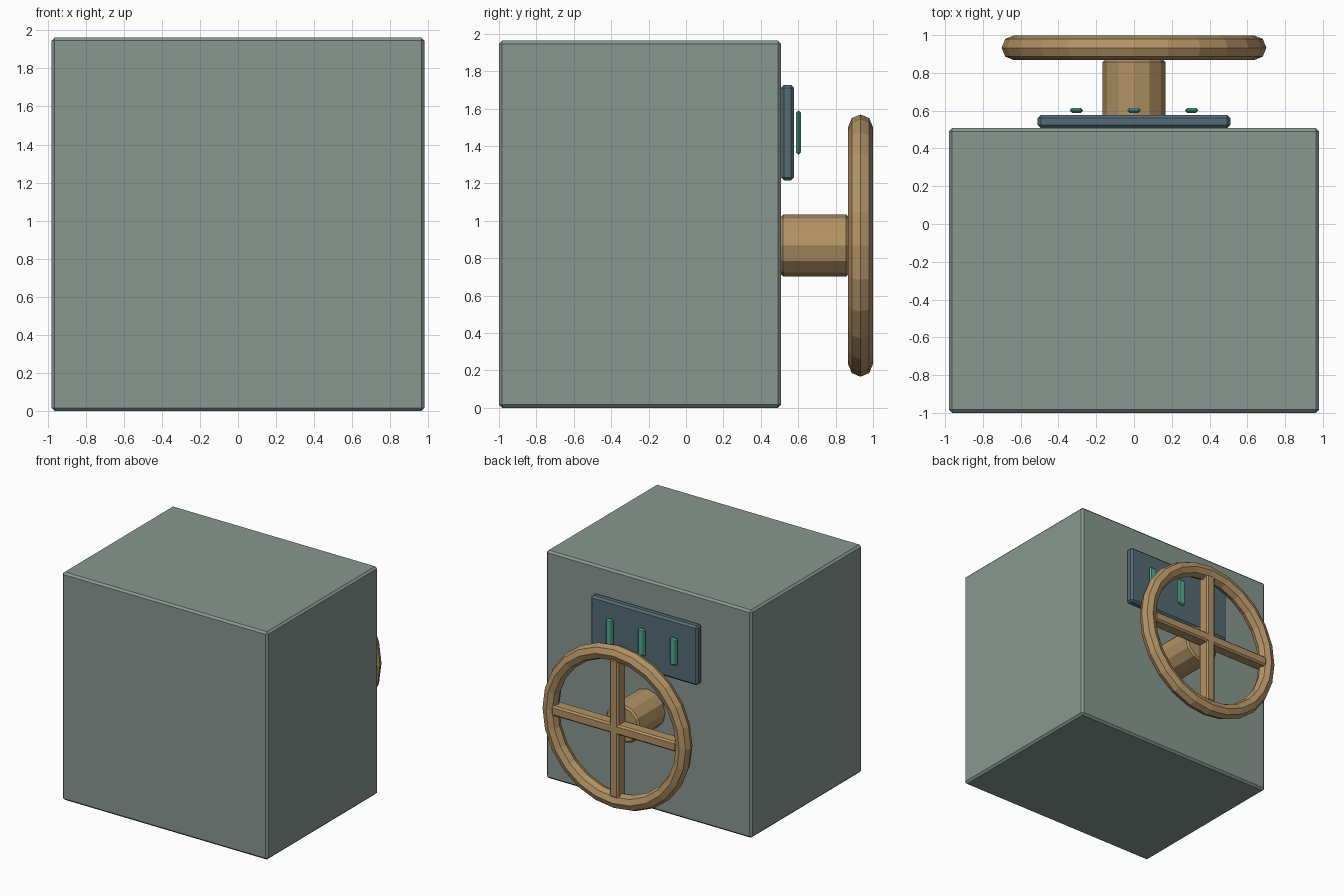
import bpy
from math import radians

if "Cube" in bpy.data.objects:
    bpy.data.objects.remove(bpy.data.objects["Cube"])


def material(name, color):
    m = bpy.data.materials.new(name)
    m.diffuse_color = (*color, 1)
    m.use_nodes = True
    m.node_tree.nodes["Principled BSDF"].inputs["Base Color"].default_value = m.diffuse_color
    return m


BODY = material("grey_green", (0.25, 0.31, 0.28))
PANEL = material("slate", (0.09, 0.15, 0.18))
LIGHT = material("teal", (0.08, 0.42, 0.28))
WOOD = material("tan", (0.45, 0.29, 0.13))


def finish(name, mat, bevel=0):
    ob = bpy.context.object
    ob.name = name
    ob.data.materials.append(mat)
    if bevel:
        mod = ob.modifiers.new("bevel", "BEVEL")
        mod.width = bevel
        mod.segments = 1
        mod.limit_method = "ANGLE"
        mod.angle_limit = radians(40)
    return ob


def box(name, lo, hi, mat, bevel):
    bpy.ops.mesh.primitive_cube_add(
        size=1, location=[(a + b) / 2 for a, b in zip(lo, hi)])
    bpy.context.object.scale = [b - a for a, b in zip(lo, hi)]
    bpy.ops.object.transform_apply(location=False, rotation=False, scale=True)
    return finish(name, mat, bevel)


# Main cabinet
box("cabinet", (-0.98, -1, 0), (0.98, 0.508, 1.963), BODY, 0.017)

# Instrument panel with three indicator strips floating just off it
box("instrument_panel", (-0.51, 0.508, 1.215), (0.51, 0.578, 1.727), PANEL, 0.017)
for i, x in enumerate((-0.305, 0, 0.305)):
    box(f"indicator_{i + 1}", (x - 0.034, 0.588, 1.355),
        (x + 0.034, 0.615, 1.588), LIGHT, 0.011)

# Steering column
WZ, WY = 0.867, 0.933
bpy.ops.mesh.primitive_cylinder_add(
    vertices=12, radius=0.166, depth=0.365,
    location=(0, 0.688, WZ), rotation=(radians(90), 0, 0))
finish("steering_column", WOOD, 0.014)

# Wheel rim
bpy.ops.mesh.primitive_torus_add(
    major_segments=24, minor_segments=8, major_radius=0.635,
    minor_radius=0.066, location=(0, WY, WZ), rotation=(radians(90), 0, 0))
finish("wheel_rim", WOOD)

# Crossed spokes
L, W, D = 0.595, 0.043, 0.055
box("spoke_horizontal", (-L, WY - D, WZ - W), (L, WY + D, WZ + W), WOOD, 0.014)
box("spoke_vertical", (-W, WY - D, WZ - L), (W, WY + D, WZ + L), WOOD, 0.014)
